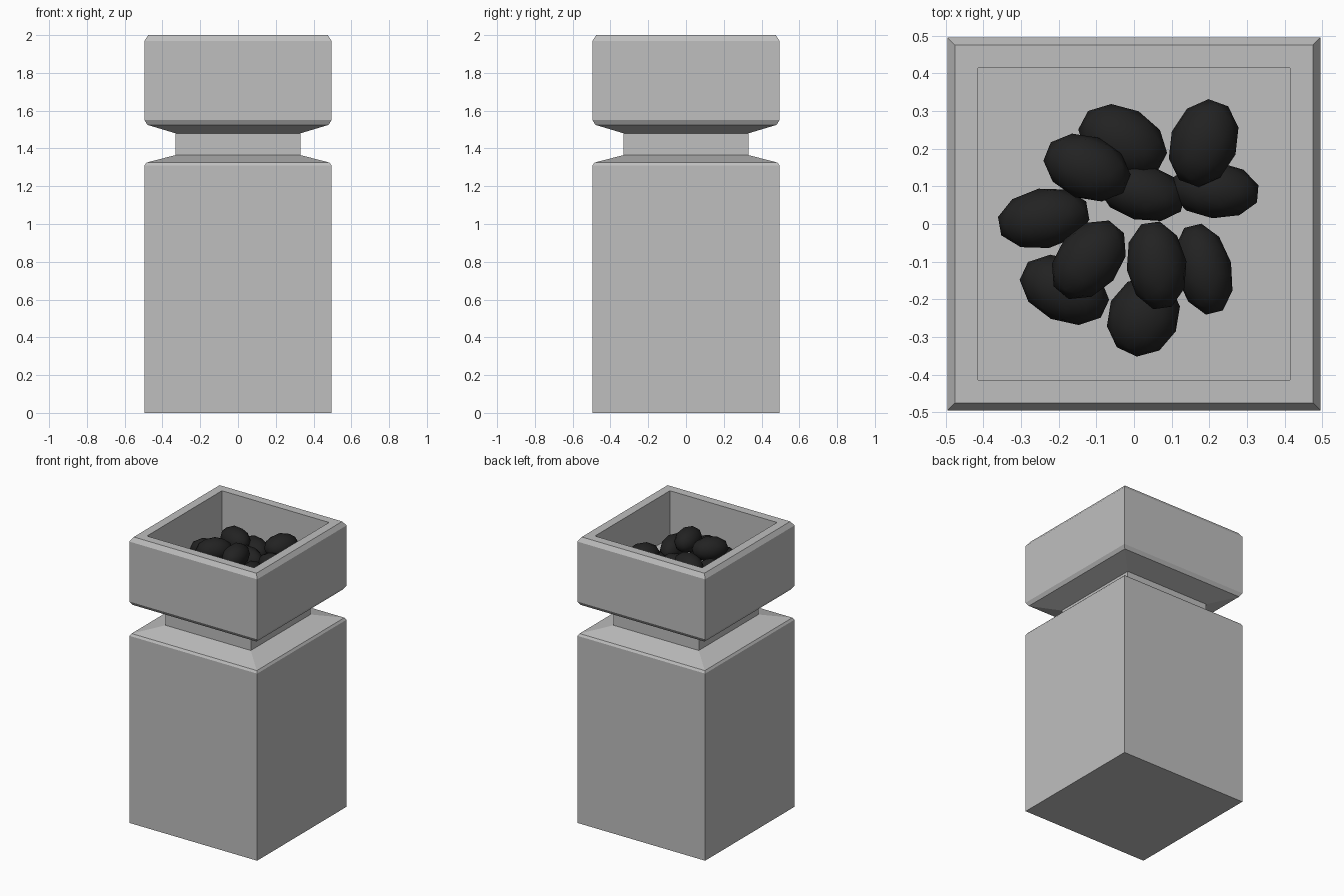
import bpy
import bmesh
from math import radians
from mathutils import Vector

cube = bpy.data.objects.get("Cube")
if cube:
    bpy.data.objects.remove(cube, do_unlink=True)


def material(name, value):
    mat = bpy.data.materials.new(name)
    mat.use_nodes = True
    color = (value, value, value, 1)
    mat.diffuse_color = color
    mat.node_tree.nodes["Principled BSDF"].inputs["Base Color"].default_value = color
    return mat


stone = material("grey_stone", 0.52)
charcoal = material("charcoal_black", 0.016)


def add_object(name, bm, mat):
    mesh = bpy.data.meshes.new(name)
    bmesh.ops.recalc_face_normals(bm, faces=bm.faces)
    bm.to_mesh(mesh)
    bm.free()
    mesh.materials.append(mat)
    obj = bpy.data.objects.new(name, mesh)
    bpy.context.collection.objects.link(obj)
    return obj


# Square pillar with a waist and a hollow basin: (half width, height)
profile = [(0.495, 0), (0.495, 1.31), (0.485, 1.325), (0.33, 1.365),
           (0.33, 1.48), (0.48, 1.525), (0.495, 1.55), (0.495, 1.97),
           (0.475, 2), (0.415, 2), (0.415, 1.67)]
bm = bmesh.new()
rings = [[bm.verts.new((sx * w, sy * w, z))
          for sx, sy in ((-1, -1), (1, -1), (1, 1), (-1, 1))] for w, z in profile]
for low, high in zip(rings, rings[1:]):
    for i in range(4):
        j = (i + 1) % 4
        bm.faces.new((low[i], low[j], high[j], high[i]))
bm.faces.new(rings[0][::-1])
bm.faces.new(rings[-1])
add_object("pillar_basin", bm, stone)

# Coals: x, y, z, heading in degrees, length, width
coals = [
    (-0.03, 0.22, 1.77, -28, 0.25, 0.18),
    (-0.125, 0.15, 1.84, -22, 0.24, 0.17),
    (0.185, 0.215, 1.85, 70, 0.24, 0.18),
    (0.215, 0.09, 1.77, -5, 0.24, 0.15),
    (0.02, 0.085, 1.77, -15, 0.24, 0.15),
    (-0.24, 0.015, 1.78, 10, 0.25, 0.16),
    (-0.12, -0.095, 1.86, 50, 0.24, 0.17),
    (-0.185, -0.175, 1.77, -25, 0.25, 0.17),
    (0.06, -0.11, 1.87, -82, 0.24, 0.16),
    (0.185, -0.12, 1.78, -76, 0.25, 0.15),
    (0.025, -0.245, 1.77, 65, 0.22, 0.19),
]
for n, (x, y, z, heading, length, width) in enumerate(coals, 1):
    bm = bmesh.new()
    bmesh.ops.create_icosphere(bm, subdivisions=2, radius=0.5)
    bmesh.ops.scale(bm, vec=Vector((length, width, 0.16)), verts=bm.verts)
    obj = add_object(f"coal_{n}", bm, charcoal)
    obj.data.shade_smooth()
    obj.location = (x, y, z)
    obj.rotation_euler.z = radians(heading)
